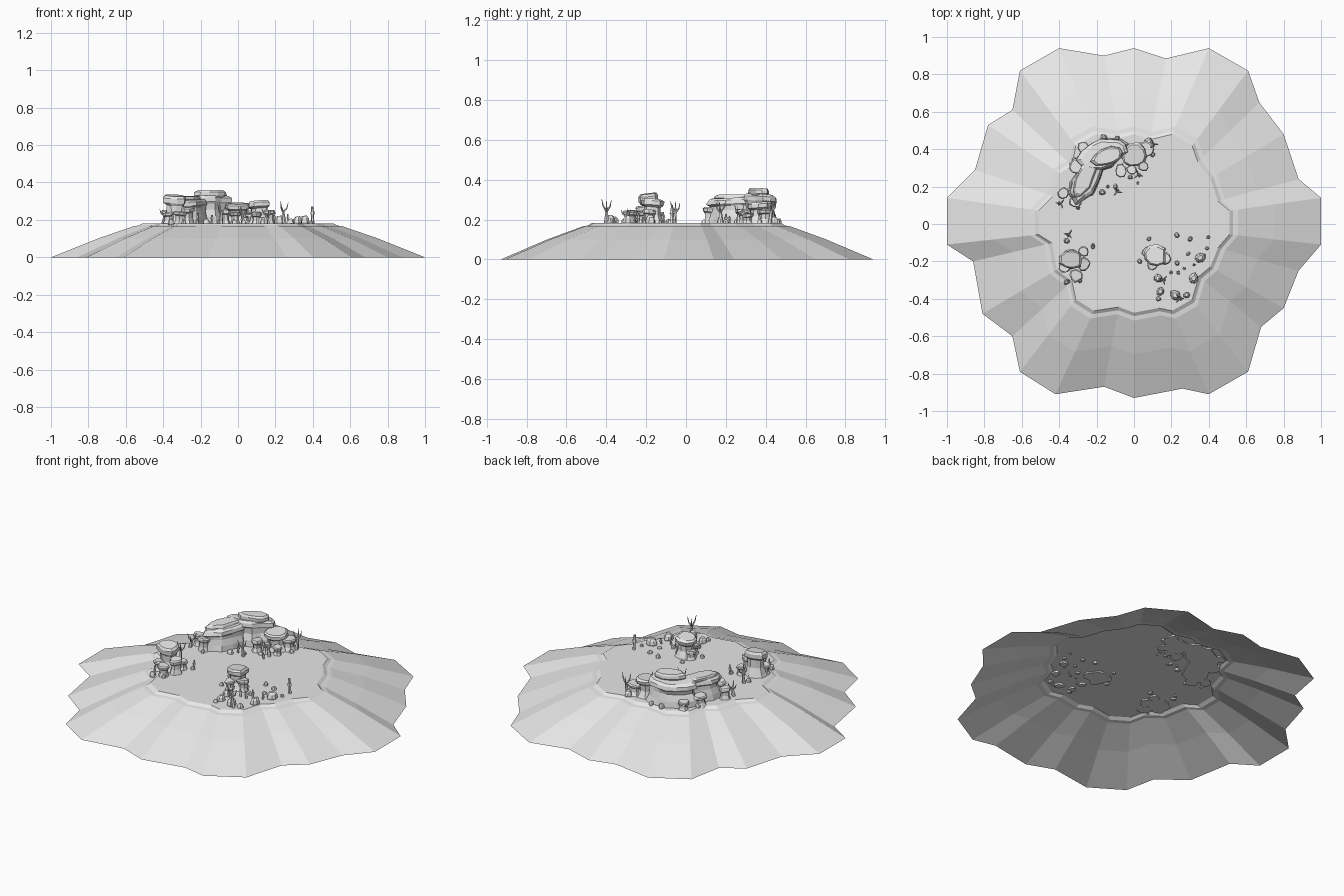
import bpy, bmesh, math, random
from mathutils import Vector, Matrix

random.seed(7)
cube = bpy.data.objects.get("Cube")
if cube:
    bpy.data.objects.remove(cube, do_unlink=True)

grey = bpy.data.materials.new("stone_grey")
grey.use_nodes = True
grey.diffuse_color = (0.8, 0.8, 0.8, 1)
grey.node_tree.nodes["Principled BSDF"].inputs["Base Color"].default_value = (0.8, 0.8, 0.8, 1)
FLOOR = 0.182


def finish(name, bm):
    mesh = bpy.data.meshes.new(name)
    bm.to_mesh(mesh)
    bm.free()
    mesh.materials.append(grey)
    obj = bpy.data.objects.new(name, mesh)
    bpy.context.collection.objects.link(obj)
    return obj


def loft(bm, rings, close_bottom):
    loops = [[bm.verts.new(p) for p in ring] for ring in rings]
    n = len(loops[0])
    for low, high in zip(loops, loops[1:]):
        for i in range(n):
            j = (i + 1) % n
            bm.faces.new((low[i], low[j], high[j], high[i]))
    bm.faces.new(loops[-1])
    if close_bottom:
        bm.faces.new(loops[0][::-1])


# Plateau: scalloped outline scaled inwards, open underneath
outline = [(1, .14), (.88, .24), (.8, .48), (.67, .65), (.61, .82), (.4, .94), (.17, .885),
           (0, .94), (-.16, .9), (-.4, .94), (-.61, .82), (-.65, .61), (-.78, .53),
           (-.85, .29), (-1, .14), (-1, -.11), (-.86, -.2), (-.81, -.48), (-.65, -.6),
           (-.61, -.79), (-.42, -.91), (-.16, -.87), (0, -.93), (.26, -.88), (.4, -.91),
           (.61, -.79), (.68, -.55), (.8, -.45), (.88, -.25), (1, -.11)]
slope = [(1, 0), (.75, .1), (.555, .167), (.53, .17), (.51, FLOOR)]
bm = bmesh.new()
loft(bm, [[(x * s, y * s, z) for x, y in outline] for s, z in slope], False)
finish("plateau", bm)

# Rock profiles: (width factor, height factor) from the foot to the top
PILLAR = [(1.1, 0), (.95, .15), (.72, .4), (.75, .68), (1, .76), (1.02, .92), (.85, 1)]
WALL = [(1.12, 0), (1.05, .3), (.9, .55), (.92, .72), (1.04, .78), (1, .92), (.84, 1)]
SLAB = [(.85, 0), (1, .3), (1, .75), (.85, 1)]
BOULDER = [(.9, 0), (1.05, .35), (.9, .75), (.5, 1)]


def rock(name, x, y, long, short, turn, top, profile, sides=9, base=FLOOR - .01):
    bm = bmesh.new()
    wobble = [random.uniform(.84, 1.12) for _ in range(sides)]
    spin = Matrix.Rotation(math.radians(turn), 3, 'Z')
    rings = []
    for width, height in profile:
        ring = []
        for i, w in enumerate(wobble):
            a = math.tau * i / sides
            r = width * w * random.uniform(.94, 1.06)
            p = spin @ Vector((long * r * math.cos(a), short * r * math.sin(a), 0))
            tilt = .008 * math.sin(a + x * 20) if height > .6 else 0
            ring.append((x + p.x, y + p.y, base + (top - base) * height + tilt * (top - base) * 5))
        rings.append(ring)
    loft(bm, rings, True)
    finish(name, bm)


# Back rock wall
rock("back_wall_long", -.25, .24, .15, .068, 60, .31, WALL, 13)
rock("back_wall_high", -.165, .375, .13, .078, 22, .325, WALL, 13)
rock("back_wall_cap", -.14, .36, .085, .048, 15, .358, SLAB, 10, .318)
rock("back_wall_ledge", -.26, .25, .12, .045, 62, .326, SLAB, 10, .3)
rock("back_wall_pillar", 0, .365, .07, .065, 0, .288, PILLAR, 10)
for i, (x, y, r, top) in enumerate([(.065, .4, .045, .25), (-.38, .165, .032, .25),
                                    (-.07, .285, .035, .25), (.05, .31, .03, .23),
                                    (-.015, .29, .028, .24), (-.31, .12, .035, .26),
                                    (-.31, .31, .04, .24), (-.27, .41, .035, .23)]):
    rock(f"back_side_rock_{i + 1}", x, y, r, r * .9, 40 * i, top, PILLAR, 8)

# Front right pillars
for i, (x, y, r, top) in enumerate([(-.335, -.19, .06, .33), (-.27, -.215, .038, .27),
                                    (-.31, -.275, .036, .245), (-.27, -.145, .03, .235),
                                    (-.37, -.23, .032, .24)]):
    rock(f"right_pillar_{i + 1}", x, y, r, r * .92, 50 * i, top, PILLAR, 9)

# Front left pillars
for i, (x, y, r, top) in enumerate([(.115, -.17, .062, .302), (.165, -.185, .036, .25),
                                    (.07, -.15, .03, .235), (.1, -.215, .032, .24)]):
    rock(f"left_pillar_{i + 1}", x, y, r, r * .92, 35 * i, top, PILLAR, 9)

# Loose boulders
boulders = [(.13, -.29, .024), (.14, -.36, .024), (.22, -.38, .03), (.28, -.38, .018),
            (.32, -.29, .028), (.355, -.18, .03), (.3, -.08, .014), (.23, -.06, .016),
            (.08, -.08, .013), (.03, -.2, .014), (.13, -.4, .014), (.29, -.16, .012),
            (.23, -.21, .014), (.39, -.13, .011), (-.22, -.12, .014), (-.36, -.09, .015),
            (-.36, -.31, .016), (-.29, -.3, .014), (-.16, .465, .018), (-.32, .34, .016),
            (.08, .44, .024), (.1, .37, .014), (-.1, .2, .014), (-.17, .17, .018),
            (-.09, .46, .014), (-.3, .09, .013), (-.02, .25, .014)]
for i, (x, y, r) in enumerate(boulders):
    rock(f"boulder_{i + 1}", x, y, r, r * .85, 70 * i, FLOOR + r * 1.3, BOULDER, 7)


def stick(bm, start, end, r1, r2):
    d = end - start
    place = Matrix.Translation((start + end) / 2) @ d.to_track_quat('Z', 'Y').to_matrix().to_4x4()
    bmesh.ops.create_cone(bm, cap_ends=True, segments=5, radius1=r1, radius2=r2,
                          depth=d.length, matrix=place)


# Dead trees with forked bare branches
trees = [(.25, -.4, .13), (-.35, -.06, .12), (.1, .42, .13), (-.4, .11, .09),
         (-.09, .18, .12), (.16, -.3, .08), (.03, .26, .1)]
for i, (x, y, h) in enumerate(trees):
    bm = bmesh.new()
    foot = Vector((x, y, FLOOR - .005))
    fork = foot + Vector((random.uniform(-.01, .01), random.uniform(-.01, .01), h * .5))
    stick(bm, foot, fork, .011, .007)
    for k in range(3):
        a = math.tau * k / 3 + i
        out = Vector((math.cos(a), math.sin(a), 0))
        elbow = fork + out * .02 + Vector((0, 0, h * (.14 + .04 * k)))
        tip = elbow + out * .008 + Vector((0, 0, h * .26))
        stick(bm, fork, elbow, .006, .004)
        stick(bm, elbow, tip, .004, .001)
    finish(f"dead_tree_{i + 1}", bm)

# Broken posts and short stumps
posts = [(.4, -.07, .095, .009), (-.22, -.11, .06, .007), (.24, -.26, .045, .008),
         (.27, -.24, .055, .006), (.2, -.26, .05, .007), (.32, -.22, .035, .006),
         (-.35, -.3, .06, .006), (-.14, .2, .05, .007), (.02, .22, .04, .006)]
for i, (x, y, h, r) in enumerate(posts):
    bm = bmesh.new()
    foot = Vector((x, y, FLOOR - .005))
    top = foot + Vector((random.uniform(-.006, .006), random.uniform(-.006, .006), h))
    stick(bm, foot, top, r, r * .7)
    stick(bm, foot.lerp(top, .55), foot.lerp(top, .7), r * 1.4, r * 1.2)
    finish(f"broken_post_{i + 1}", bm)
